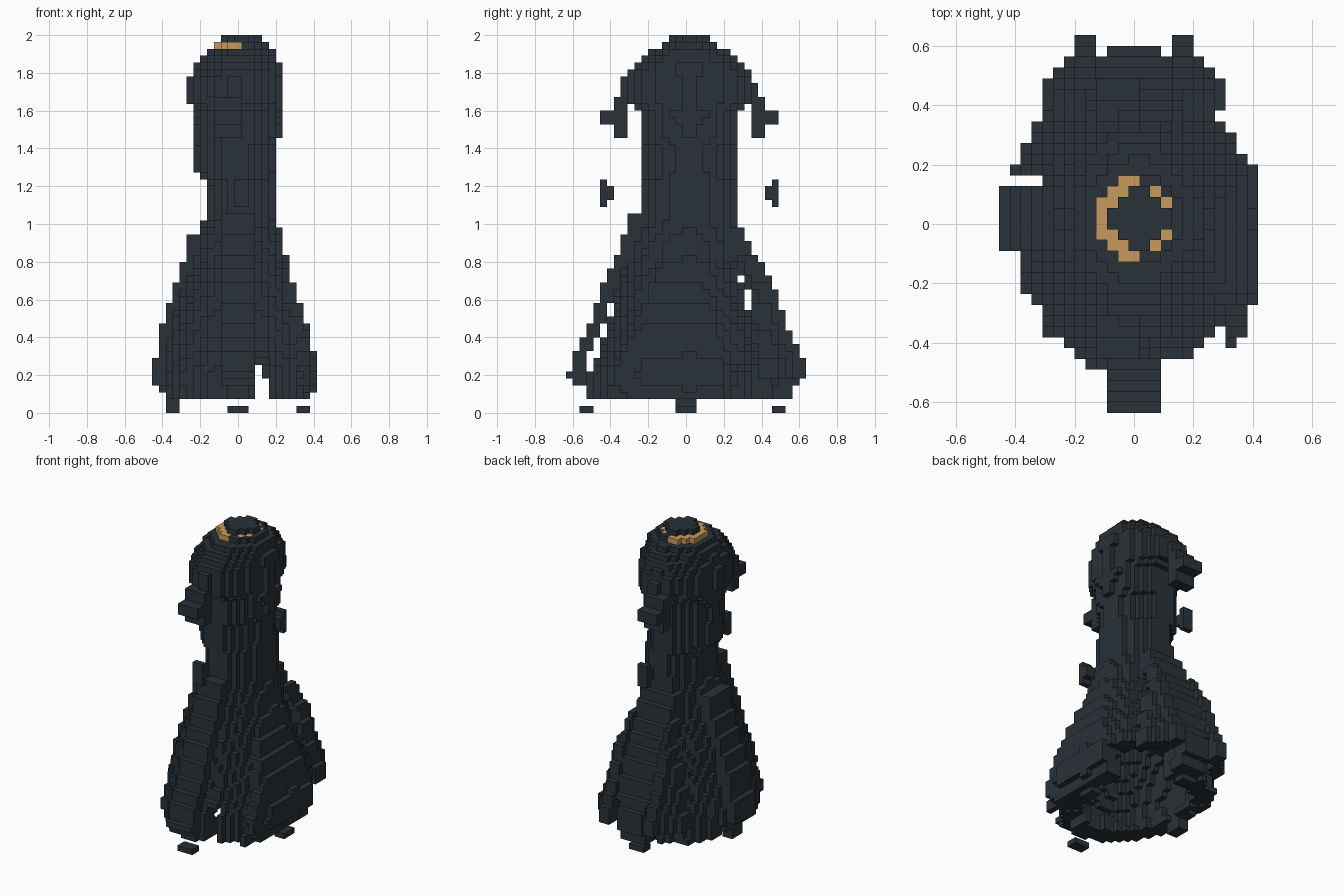
import bpy
import math
from mathutils import Vector

default_cube = bpy.data.objects.get("Cube")
if default_cube:
    bpy.data.objects.remove(default_cube, do_unlink=True)

LAYERS = 55
CELL = 2 / LAYERS
MIDDLE = CELL / 2          # the robe sits half a cell towards the back

# Robe outline: height, centre, half width, front depth, back depth
ROBE = [
    (0.08, 0, .39, .53, .46), (0.2, 0, .41, .53, .44), (0.4, 0, .385, .44, .36),
    (0.6, 0, .32, .39, .29), (0.8, .01, .25, .33, .24), (1.0, .01, .20, .26, .25),
    (1.05, .018, .175, .25, .25), (1.2, .018, .175, .25, .25),
    (1.27, -.018, .21, .25, .25), (1.42, -.018, .21, .25, .25),
    (1.45, 0, .225, .25, .25), (1.58, 0, .23, .25, .25),
    (1.63, -.018, .24, .31, .31), (1.69, -.018, .24, .36, .36),
    (1.76, -.018, .24, .35, .34), (1.83, 0, .23, .31, .30),
    (1.88, .01, .20, .25, .24), (1.93, .02, .175, .18, .18),
]
# Outer face of the hanging panels: height, distance from the middle
PANEL = [(0.08, .56), (0.2, .62), (0.27, .61), (0.4, .54), (0.6, .47),
         (0.8, .38), (1.0, .30), (1.12, .27)]


def sample(profile, z):
    """Interpolate the profile values at a height."""
    if z <= profile[0][0]:
        return profile[0][1:]
    for low, high in zip(profile, profile[1:]):
        if z <= high[0]:
            t = (z - low[0]) / (high[0] - low[0])
            return [a + (b - a) * t for a, b in zip(low[1:], high[1:])]
    return profile[-1][1:]


def robe_distance(p):
    """Below one inside the ribbed outline, squarer at the lower back."""
    centre, width, front, back = sample(ROBE, p.z)
    y = p.y - MIDDLE
    u, v = (p.x - centre) / width, y / (front if y < 0 else back)
    power = 2 + (max(0, .9 - p.z) if y > 0 else 0)
    rib = 1 + .02 * math.cos(16 * math.atan2(v, u))
    return (abs(u) ** power + abs(v) ** power) ** (1 / power) / rib


def crown_radius(p):
    """Distance from the crown's centre, in cells."""
    return math.hypot(p.x, p.y - MIDDLE) / CELL


def in_crown_ring(p):
    # Broken band around the cap, one layer tall
    if not 1.93 < p.z < 1.96:
        return False
    if p.x < CELL / 2:
        return 2.45 < crown_radius(p) < 3.7
    return (3 < crown_radius(p) < 3.7 and p.x > 1.5 * CELL
            and abs(p.y - MIDDLE) > CELL)


def in_cap(p):
    if p.z > 1.96:
        return math.hypot(p.x - MIDDLE, p.y - MIDDLE) < 2.6 * CELL
    return p.z > 1.93 and crown_radius(p) < (4.3 if p.x > MIDDLE else 2.45)


def in_hood(p):
    return 1.58 < p.z < 1.93 and robe_distance(p) < 1


def in_torso(p):
    return .95 < p.z <= 1.58 and robe_distance(p) < 1


def in_skirt(p):
    # Open underneath, with slits between the flared sections of the hem
    if not .09 < p.z <= .95 or robe_distance(p) > 1:
        return False
    y = p.y - MIDDLE
    notch = .10 < y < .14 and p.x < -.31
    notch = notch or (.10 < -y < .14 and .25 < p.x < .32)
    vent = abs(p.x + p.y + .07) < .03 and p.x * y < 0
    vent = vent or (abs(p.x - .127) < .02 and y < -.2)
    raised_hem = p.z < .26 and p.x > .05 and y > .2
    wall = 1 - .1 / sample(ROBE, p.z)[1]
    hollow = p.z < .88 and robe_distance(p) < wall
    return not (notch or (vent and p.z < .29) or raised_hem or hollow)


def in_side_panels(p):
    # The left panel is wide and flat, reaching towards the front
    width = sample(ROBE, p.z)[1]
    y = p.y - MIDDLE
    if not .08 < p.z < .95:
        return False
    if p.x > 0:
        spread = min(1, 1.15 - p.z)
        return (-.42 * spread < y < .19 * spread
                and width - .08 < p.x < width - max(0, -.25 - y) * .3)
    lower = .15 if p.x < -.38 else .08
    return p.z > lower and abs(y) < .11 and width - .08 < -p.x < width + .04


def in_front_strip(p):
    outer = sample(PANEL, p.z)[0]
    return (.16 < p.z < 1.05 and abs(p.x) < .095
            and outer - .075 < -p.y < outer)


def in_back_panels(p):
    x = abs(p.x)
    outer = sample(PANEL, p.z)[0] + (.02 if .11 < x < .2 else -.01)
    outer -= 1.1 * max(0, x - .19)
    half_width = min(.31, .08 + .26 * (1.1 - p.z))
    slit = .09 < x < .13 and p.z < .32
    lower = .18 if x > .13 else .08
    return (lower < p.z < 1.1 and x < half_width and not slit
            and outer - .11 < p.y < outer)


def in_hood_lappets(p):
    y = abs(p.y - MIDDLE)
    inner = .34 < y < .41 and 1.47 < p.z < 1.66
    outer = .41 <= y < .47 and 1.53 < p.z < 1.6
    return -.13 < p.x < .02 and (inner or outer)


def in_clasps(p):
    # Small tabs floating off the front and back
    y = abs(p.y - MIDDLE)
    thin = .40 < y < .44 and 1.13 < p.z < 1.2
    tall = .44 <= y < .475 and 1.1 < p.z < 1.24
    across = p.x if p.y > 0 else -p.x
    return -.06 < across < .02 and (thin or tall)


def in_floor_tips(p):
    side = .31 < abs(p.x) < .38 and abs(p.y) < .04
    end = abs(p.x) < .04 and .47 < abs(p.y + MIDDLE) < .54
    if p.z < CELL:
        return side or end
    return side and p.x < 0 and p.z < .08


def make_material(name, colour):
    material = bpy.data.materials.new(name)
    material.use_nodes = True
    material.diffuse_color = colour
    node = material.node_tree.nodes["Principled BSDF"]
    node.inputs["Base Color"].default_value = colour
    return material


charcoal = make_material("charcoal cloth", (.022, .032, .040, 1))
gold = make_material("dull gold", (.58, .33, .11, 1))

PARTS = [
    ("crown_ring", in_crown_ring, gold),
    ("cap", in_cap, charcoal),
    ("hood", in_hood, charcoal),
    ("torso", in_torso, charcoal),
    ("skirt", in_skirt, charcoal),
    ("side_panels", in_side_panels, charcoal),
    ("front_strip", in_front_strip, charcoal),
    ("back_panels", in_back_panels, charcoal),
    ("hood_lappets", in_hood_lappets, charcoal),
    ("clasps", in_clasps, charcoal),
    ("floor_tips", in_floor_tips, charcoal),
]

# Give every filled cell to the first part that claims it
cells = {}
for i in range(-12, 13):
    for j in range(-17, 18):
        for k in range(LAYERS):
            centre = Vector((i, j, k + .5)) * CELL
            for name, inside, material in PARTS:
                if inside(centre):
                    cells[i, j, k] = name
                    break


def build_part(name, material):
    """Make the exposed block faces of one part."""
    points, faces = {}, []
    for cell in [c for c, owner in cells.items() if owner == name]:
        for axis in range(3):
            for sign in (-1, 1):
                beside = list(cell)
                beside[axis] += sign
                if tuple(beside) in cells:
                    continue
                face = []
                for s, t in ((0, 0), (1, 0), (1, 1), (0, 1)):
                    corner = list(cell)
                    corner[axis] += sign > 0
                    corner[(axis + 1) % 3] += s
                    corner[(axis + 2) % 3] += t
                    face.append(points.setdefault(tuple(corner), len(points)))
                faces.append(face if sign > 0 else face[::-1])
    offset = Vector((.5, .5, 0))
    mesh = bpy.data.meshes.new(name)
    mesh.from_pydata([(Vector(c) - offset) * CELL for c in points], [], faces)
    mesh.materials.append(material)
    bpy.context.collection.objects.link(bpy.data.objects.new(name, mesh))


for name, inside, material in PARTS:
    build_part(name, material)
